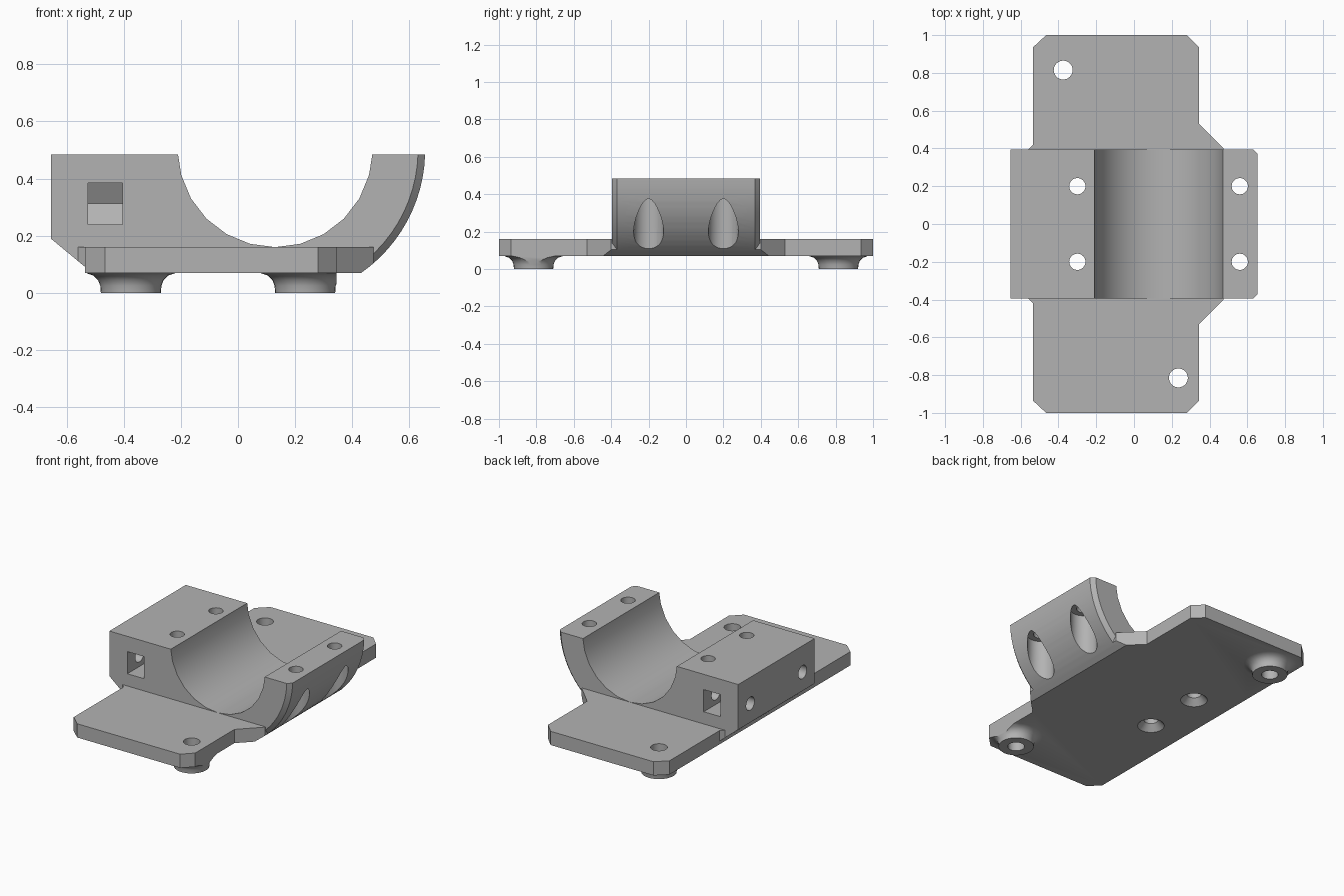
import bpy, bmesh, math
from mathutils import Matrix

if "Cube" in bpy.data.objects:
    bpy.data.objects.remove(bpy.data.objects["Cube"])

grey = bpy.data.materials.new("plain grey")
grey.use_nodes = True
COLOUR = (0.45, 0.45, 0.45, 1)
grey.diffuse_color = COLOUR
grey.node_tree.nodes["Principled BSDF"].inputs["Base Color"].default_value = COLOUR

CX, CZ = 0.13, 0.5            # axis of the round cradle
TOP, BASE, PLATE_TOP = 0.485, 0.07, 0.16


def loft(name, layers):
    """Solid skinned through matching closed rings of points."""
    bm = bmesh.new()
    rings = [[bm.verts.new(p) for p in ring] for ring in layers]
    n = len(rings[0])
    for a, b in zip(rings, rings[1:]):
        for i in range(n):
            j = (i + 1) % n
            bm.faces.new((a[i], a[j], b[j], b[i]))
    bm.faces.new(rings[0])
    bm.faces.new(rings[-1])
    bmesh.ops.recalc_face_normals(bm, faces=bm.faces)
    mesh = bpy.data.meshes.new(name)
    bm.to_mesh(mesh)
    bm.free()
    mesh.materials.append(grey)
    obj = bpy.data.objects.new(name, mesh)
    bpy.context.collection.objects.link(obj)
    return obj


def prism(name, outline, z0, z1):
    return loft(name, [[(x, y, z) for x, y in outline] for z in (z0, z1)])


def lathe(name, profile, centre, axis="Z", steps=32):
    """Stack of circles given as (radius, distance along the axis)."""
    turn = Matrix.Rotation(math.pi / 2, 3, "Y") if axis == "X" else Matrix.Identity(3)
    obj = loft(name, [[(r * math.cos(2 * math.pi * i / steps),
                        r * math.sin(2 * math.pi * i / steps), h)
                       for i in range(steps)] for r, h in profile])
    obj.data.transform(Matrix.Translation(centre) @ turn.to_4x4())
    return obj


def combine(target, other, operation):
    mod = target.modifiers.new("combine", "BOOLEAN")
    mod.operation, mod.solver, mod.object = operation, "EXACT", other
    bpy.ops.object.select_all(action="DESELECT")
    bpy.context.view_layer.objects.active = target
    target.select_set(True)
    bpy.ops.object.modifier_apply(modifier=mod.name)
    bpy.data.objects.remove(other)


def section(radius, trough=True):
    """Cross-section of the clamp block, outer curve of a given radius."""
    points = [(-0.655, TOP), (-0.655, 0.19), (-0.51, BASE)]
    start = math.acos((CZ - BASE) / radius)
    end = math.acos((CZ - TOP) / radius)
    for i in range(13):
        a = start + (end - start) * i / 12
        points.append((CX + radius * math.sin(a), CZ - radius * math.cos(a)))
    if trough:
        points.append((CX + 0.34, TOP))
        for i in range(1, 12):
            a = math.pi * i / 12
            points.append((CX + 0.34 * math.cos(a), CZ - 0.34 * math.sin(a)))
        points.append((CX - 0.34, TOP))
    return points


# Clamp block with bevelled edges along its outer curve
body = loft("clamp_bracket", [[(x, y, z) for x, z in section(r)]
            for y, r in ((-0.395, 0.5), (-0.37, 0.525), (0.37, 0.525), (0.395, 0.5))])

# Base plate with clipped corners
outline = [(-0.535, -0.935), (-0.465, -1), (0.28, -1), (0.345, -0.935),
           (0.345, 0.935), (0.28, 1), (-0.465, 1), (-0.535, 0.935)]
plate = prism("base_plate", outline, BASE, PLATE_TOP)

# Corner gussets, trimmed to the block's outer curve
gusset = prism("gussets", [(0.345, -0.53), (0.475, -0.4), (0.475, 0.4), (0.345, 0.53),
                           (-0.535, 0.42), (-0.56, 0.395), (-0.56, -0.395), (-0.535, -0.42)],
               BASE, PLATE_TOP)
trim = loft("gusset_trim", [[(x, y, z) for x, z in section(0.525, False)] for y in (-0.7, 0.7)])
combine(gusset, trim, "INTERSECT")
combine(plate, gusset, "UNION")
combine(body, plate, "UNION")

# Flared feet, trimmed to the plate outline
feet = [(-0.375, 0.815, 0), (0.235, -0.815, 0)]
for place in feet:
    foot = lathe("foot", [(0.105, 0), (0.107, 0.025), (0.115, 0.045), (0.132, 0.061),
                          (0.158, BASE), (0.158, 0.1)], place)
    combine(foot, prism("foot_trim", outline, -0.1, 0.13), "INTERSECT")
    combine(body, foot, "UNION")

# Screw holes through the feet
for place in feet:
    combine(body, lathe("foot_hole", [(0.05, -0.1), (0.05, 0.3)], place), "DIFFERENCE")

for side in (-1, 1):
    # Clamp screw holes: countersunk on one side, deep head recess on the other
    combine(body, lathe("countersunk_hole", [(0.082, -0.1), (0.08, BASE), (0.043, 0.11), (0.043, 0.7)],
                        (-0.3, 0.2 * side, 0)), "DIFFERENCE")
    combine(body, lathe("recessed_hole", [(0.08, -0.1), (0.08, 0.378), (0.043, 0.379), (0.043, 0.7)],
                        (0.56, 0.2 * side, 0)), "DIFFERENCE")
    # Nut slot open to the end face, with a pointed inner end
    height, y = 0.0725, 0.27
    slot = [(0.6, -height), (y, -height), (y - 0.042, -height), (y - 0.084, 0),
            (y - 0.042, height), (0.6, height)]
    combine(body, loft("nut_slot", [[(x, side * v, 0.3125 + w) for v, w in slot]
                                    for x in (-0.525, -0.405)]), "DIFFERENCE")
    # Cross screw hole from the side wall
    combine(body, lathe("side_hole", [(0.043, -0.8), (0.043, -0.34)],
                        (0, y * side, 0.3125), "X"), "DIFFERENCE")

bpy.ops.object.select_all(action="DESELECT")
body.select_set(True)
bpy.context.view_layer.objects.active = body
bpy.ops.object.shade_smooth_by_angle(angle=math.radians(28))
